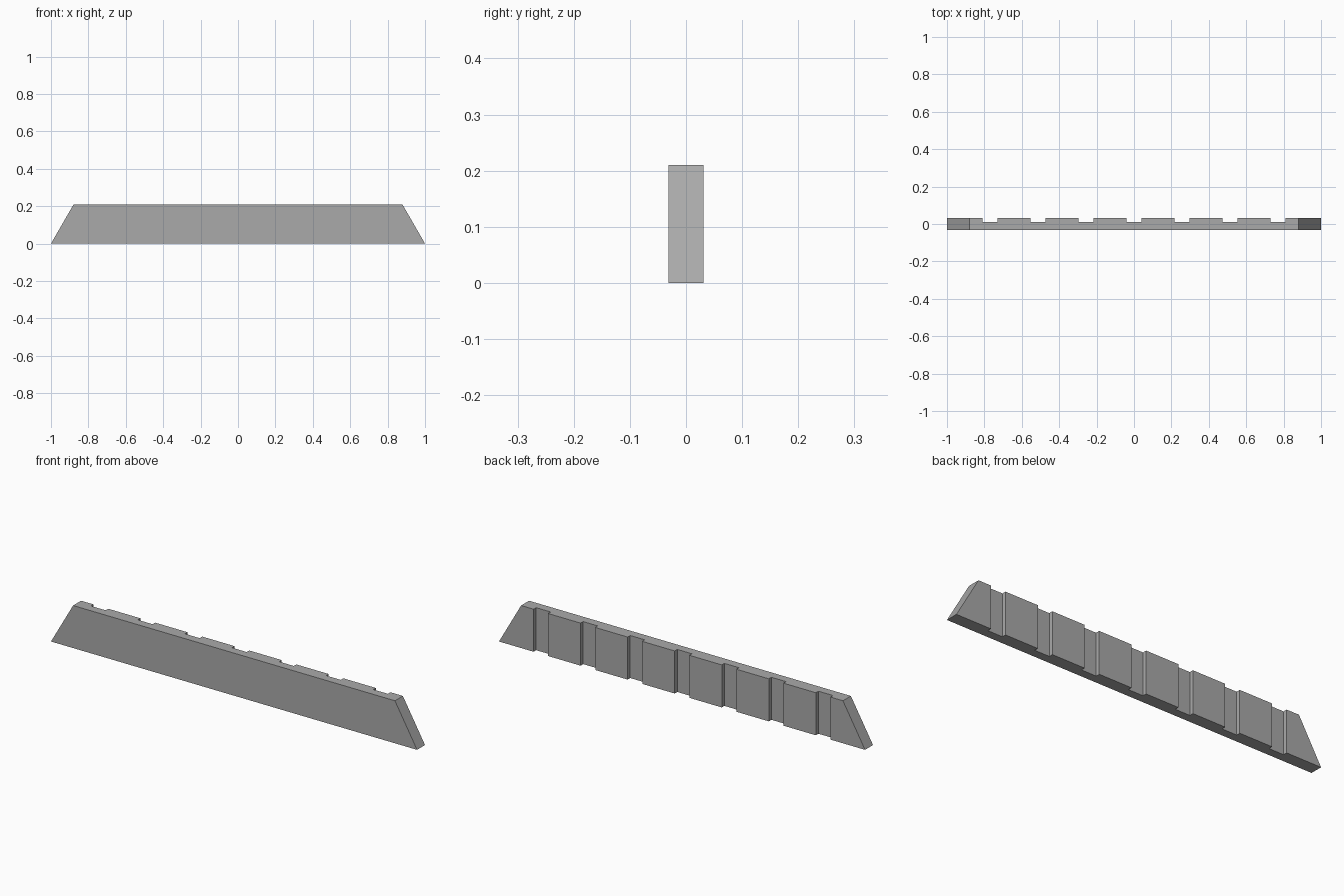
import bpy
import bmesh
from mathutils import Vector

LENGTH, HEIGHT, DEPTH = 2.0, 0.21, 0.062
TOP_HALF = 0.879          # half length along the top edge
NOTCHES, PITCH, NOTCH_WIDTH, NOTCH_FLOOR = 7, 0.257, 0.08, 0.011

cube = bpy.data.objects.get("Cube")
if cube:
    bpy.data.objects.remove(cube, do_unlink=True)

# Plain grey material
grey = bpy.data.materials.new("plain_grey")
grey.use_nodes = True
colour = (0.4, 0.4, 0.4, 1)
grey.diffuse_color = colour
grey.node_tree.nodes["Principled BSDF"].inputs["Base Color"].default_value = colour

# Plan outline: straight front edge, notched back edge
half, back = LENGTH / 2, DEPTH / 2
outline = [(-half, back), (-half, -back), (half, -back), (half, back)]
for i in reversed(range(NOTCHES)):
    centre = (i - (NOTCHES - 1) / 2) * PITCH
    right, left = centre + NOTCH_WIDTH / 2, centre - NOTCH_WIDTH / 2
    outline += [(right, back), (right, NOTCH_FLOOR), (left, NOTCH_FLOOR), (left, back)]

# Extrude the outline upward, then draw the top ends inward for the slopes
bm = bmesh.new()
base = bm.faces.new([bm.verts.new((x, y, 0)) for x, y in outline])
raised = bmesh.ops.extrude_face_region(bm, geom=[base], use_keep_orig=True)["geom"]
for v in (g for g in raised if isinstance(g, bmesh.types.BMVert)):
    v.co += Vector((0, 0, HEIGHT))
    v.co.x = max(-TOP_HALF, min(TOP_HALF, v.co.x))
bmesh.ops.recalc_face_normals(bm, faces=bm.faces)

mesh = bpy.data.meshes.new("notched_bar")
bm.to_mesh(mesh)
bm.free()
mesh.materials.append(grey)
bar = bpy.data.objects.new("notched_bar", mesh)
bpy.context.collection.objects.link(bar)
